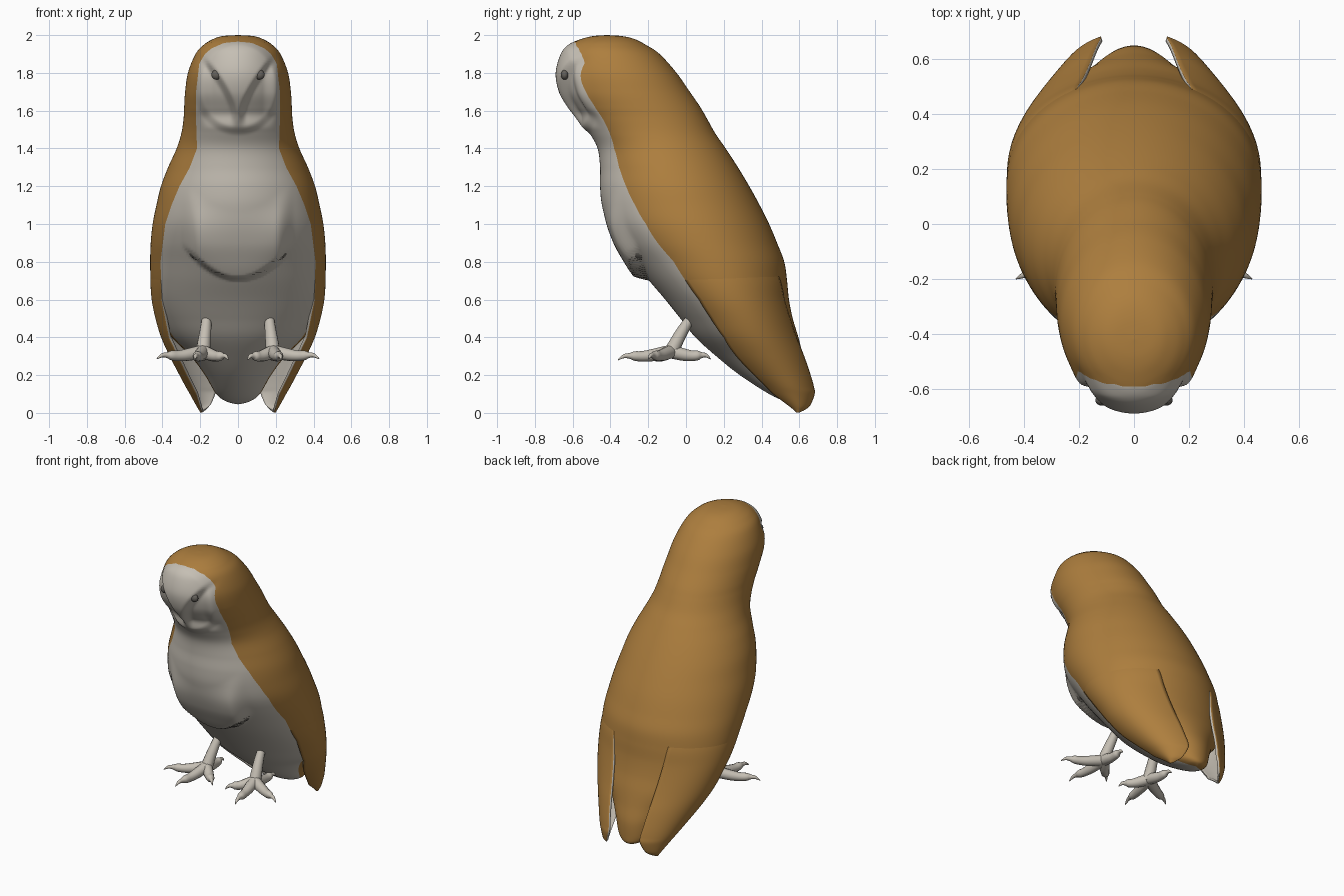
import bpy, bmesh, math
from mathutils import Vector

if "Cube" in bpy.data.objects:
    bpy.data.objects.remove(bpy.data.objects["Cube"])


def material(name, rgb):
    m = bpy.data.materials.new(name)
    m.diffuse_color = (*rgb, 1)
    m.use_nodes = True
    m.node_tree.nodes["Principled BSDF"].inputs["Base Color"].default_value = m.diffuse_color
    return m


BROWN = material("warm brown", (0.42, 0.21, 0.048))
PALE = material("pale grey", (0.56, 0.52, 0.455))
DARK = material("dark grey", (0.13, 0.12, 0.105))


def smooth(a, b, t):
    t = min(1, max(0, (t - a) / (b - a)))
    return t * t * (3 - 2 * t)


def spline_rows(table, steps):
    """Catmull-Rom rows through a table of cross-section values."""
    rows = []
    n = len(table)
    for i in range(n - 1):
        p = [table[max(0, min(n - 1, i + k))] for k in (-1, 0, 1, 2)]
        for s in range(steps):
            t = s / steps
            rows.append([0.5 * (2 * b + (c - a) * t + (2 * a - 5 * b + 4 * c - d) * t * t
                                + (3 * b - a - 3 * c + d) * t ** 3) for a, b, c, d in zip(*p)])
    rows.append(list(table[-1]))
    return rows


def lerp_table(table, z):
    for (z0, v0), (z1, v1) in zip(table, table[1:]):
        if z >= z1:
            return v0 + (v1 - v0) * min(1, max(0, (z0 - z) / (z0 - z1)))
    return table[-1][1]


def half_grid(name, grid, mats, rule, thickness=0):
    """Right half skin from rows of points, mirrored to the left."""
    bm = bmesh.new()
    vs = [[bm.verts.new(p) for p in row] for row in grid]
    for i in range(len(vs) - 1):
        for j in range(len(vs[0]) - 1):
            f = bm.faces.new((vs[i][j], vs[i + 1][j], vs[i + 1][j + 1], vs[i][j + 1]))
            f.material_index = rule(i, j)
            f.smooth = True
    bmesh.ops.remove_doubles(bm, verts=bm.verts, dist=0.0003)
    me = bpy.data.meshes.new(name)
    bm.to_mesh(me)
    bm.free()
    ob = bpy.data.objects.new(name, me)
    bpy.context.collection.objects.link(ob)
    for m in mats:
        me.materials.append(m)
    if thickness:
        mod = ob.modifiers.new("thickness", 'SOLIDIFY')
        mod.thickness = thickness
        mod.offset = -1
        mod.material_offset = 1
        mod.material_offset_rim = 1
    ob.modifiers.new("mirror", 'MIRROR').merge_threshold = 0.0005
    return ob


# half width of the pale front at each height
PALE_EDGE = [(1.965, 0.0), (1.96, 0.07), (1.93, 0.14), (1.9, 0.175), (1.85, 0.205), (1.7, 0.222),
             (1.55, 0.222), (1.4, 0.217), (1.3, 0.255), (1.2, 0.31), (1.1, 0.352), (1.0, 0.385),
             (0.8, 0.41), (0.6, 0.405), (0.4, 0.365), (0.2, 0.27), (0.1, 0.22), (0.0, 0.19)]


def relief(x, z):
    """Forward push of the front: face disc, beak ridge and breast flap."""
    r = math.hypot(x / 0.23, (z - 1.73) / 0.25)
    d = 0.018 * (1 - smooth(0.85, 1.05, r))
    u = max(0, z - 1.58) / 0.29
    hollow = smooth(-0.005, 0.045, x - 0.16 * u ** 1.5) * (1 - smooth(0.13, 0.22, x))
    d -= 0.045 * hollow * smooth(1.5, 1.6, z) * (1 - smooth(1.85, 1.93, z))
    h = z - (0.71 + 2.2 * x * x)
    d += 0.065 * smooth(-0.008, 0.008, h) * (1 - smooth(0.0, 0.36, h)) * (1 - smooth(0.2, 0.3, x))
    return d


# body and head: height, front y, back y, half width
BODY = [(2.0, -.42, -.42, 0), (1.995, -.49, -.34, .08), (1.98, -.55, -.275, .13),
        (1.95, -.605, -.215, .18), (1.9, -.645, -.14, .225), (1.8, -.672, -.05, .265),
        (1.7, -.655, .02, .28), (1.62, -.61, .075, .285), (1.56, -.565, .11, .288),
        (1.48, -.51, .155, .3), (1.4, -.468, .21, .325), (1.3, -.455, .275, .37),
        (1.2, -.455, .335, .408), (1.1, -.445, .39, .432), (1.0, -.415, .44, .452),
        (.9, -.355, .482, .462), (.8, -.275, .52, .465), (.7, -.195, .535, .462), (.6, -.11, .545, .448),
        (.5, -.03, .565, .41), (.4, .05, .595, .35), (.3, .16, .62, .25), (.2, .285, .645, .175),
        (.1, .44, .65, .115), (.06, .53, .645, .06), (.045, .6, .62, 0)]
NF, NB = 28, 36
rows = spline_rows(BODY, 9)
grid = []
for z, yf, yb, w in rows:
    w = max(w, 0)
    edge = math.asin(min(0.97, lerp_table(PALE_EDGE, z) / max(w, 1e-4)))
    edge = max(edge, 0.01)
    angles = [edge * k / NF for k in range(NF)] + [edge + (math.pi - edge) * k / NB for k in range(NB + 1)]
    ring = []
    for a in angles:
        x = w * math.sin(a) if 0 < a < math.pi - 1e-6 else 0
        y = (yf + yb) / 2 - (yb - yf) / 2 * math.cos(a)
        if a < 1.4:
            y -= relief(x, z) * min(1, w / 0.1)
        ring.append((x, y, z))
    grid.append(ring)
half_grid("body", grid, [BROWN, PALE],
          lambda i, j: 1 if j < NF and rows[i][0] < 1.967 else 0)

# folded wing tips: height, front y, back y, half width, inner back edge x
WING = [(.8, -.27, .51, .455, .22), (.7, -.195, .538, .463, .205), (.6, -.11, .553, .457, .19),
        (.5, -.03, .578, .437, .175), (.4, .04, .61, .407, .16), (.3, .13, .648, .362, .145),
        (.2, .25, .68, .31, .13), (.14, .33, .695, .278, .12), (.1, .38, .702, .255, .125),
        (.04, .48, .685, .222, .15), (.015, .53, .655, .207, .172), (.002, .565, .62, .2, .19)]
NW = 28
grid = []
for z, yf, yb, w, xr in spline_rows(WING, 6):
    a0 = math.asin(min(0.97, lerp_table(PALE_EDGE, z) / w))
    a1 = math.pi - math.asin(min(0.97, xr / w))
    ang = [a0 + (a1 - a0) * k / NW for k in range(NW + 1)]
    grid.append([(w * math.sin(a), (yf + yb) / 2 - (yb - yf) / 2 * math.cos(a), z) for a in ang])
half_grid("wings", grid, [BROWN, PALE], lambda i, j: 0, thickness=0.014)


def ellipsoid(name, loc, radii, rot, mat):
    bpy.ops.mesh.primitive_uv_sphere_add(segments=24, ring_count=14, radius=1, location=loc, rotation=rot)
    ob = bpy.context.object
    ob.name = name
    ob.scale = radii
    ob.data.materials.append(mat)
    bpy.ops.object.shade_smooth()


def tubes(name, paths, mat):
    """Tapered smooth tubes; each path point is x, y, z, radius."""
    cu = bpy.data.curves.new(name, 'CURVE')
    cu.dimensions = '3D'
    cu.bevel_depth = 1
    cu.bevel_resolution = 4
    cu.use_fill_caps = True
    for path in paths:
        sp = cu.splines.new('NURBS')
        sp.points.add(len(path) - 1)
        for p, (x, y, z, r) in zip(sp.points, path):
            p.co = (x, y, z, 1)
            p.radius = r
        sp.order_u = 3
        sp.use_endpoint_u = True
        sp.resolution_u = 6
    ob = bpy.data.objects.new(name, cu)
    bpy.context.collection.objects.link(ob)
    cu.materials.append(mat)
    bpy.ops.object.select_all(action='DESELECT')
    ob.select_set(True)
    bpy.context.view_layer.objects.active = ob
    bpy.ops.object.convert(target='MESH')
    bpy.ops.object.shade_smooth()


CLAWS = [(.43, -.2, .285), (.23, -.36, .28), (.05, -.21, .28), (.2, .13, .285)]
for s, side in ((1, "right"), (-1, "left")):
    ellipsoid(side + "_eye", (s * .115, -.642, 1.79), (.026, .02, .026), (0, 0, 0), DARK)
    ellipsoid(side + "_thigh_tuft", (s * .225, -.235, .838), (.042, .04, .024), (0, s * -.65, 0), DARK)
    # leg, toes and claws
    hub = Vector((.185, -.08, .325))
    paths = [[(s * .165, .03, .51, .024), (s * .17, -.01, .45, .03), (s * .182, -.06, .36, .036),
              (s * .185, -.08, .315, .04)]]
    for tip in CLAWS:
        tip = Vector(tip)
        path = []
        for t, dz, r in ((0, 0, .036), (.3, -.005, .034), (.55, -.002, .027), (.7, .008, .026),
                         (.78, .012, .014), (.9, .018, .011), (1, 0, .002)):
            p = hub.lerp(tip, t)
            path.append((s * p.x, p.y, p.z + dz, r))
        paths.append(path)
    tubes(side + "_leg", paths, PALE)
